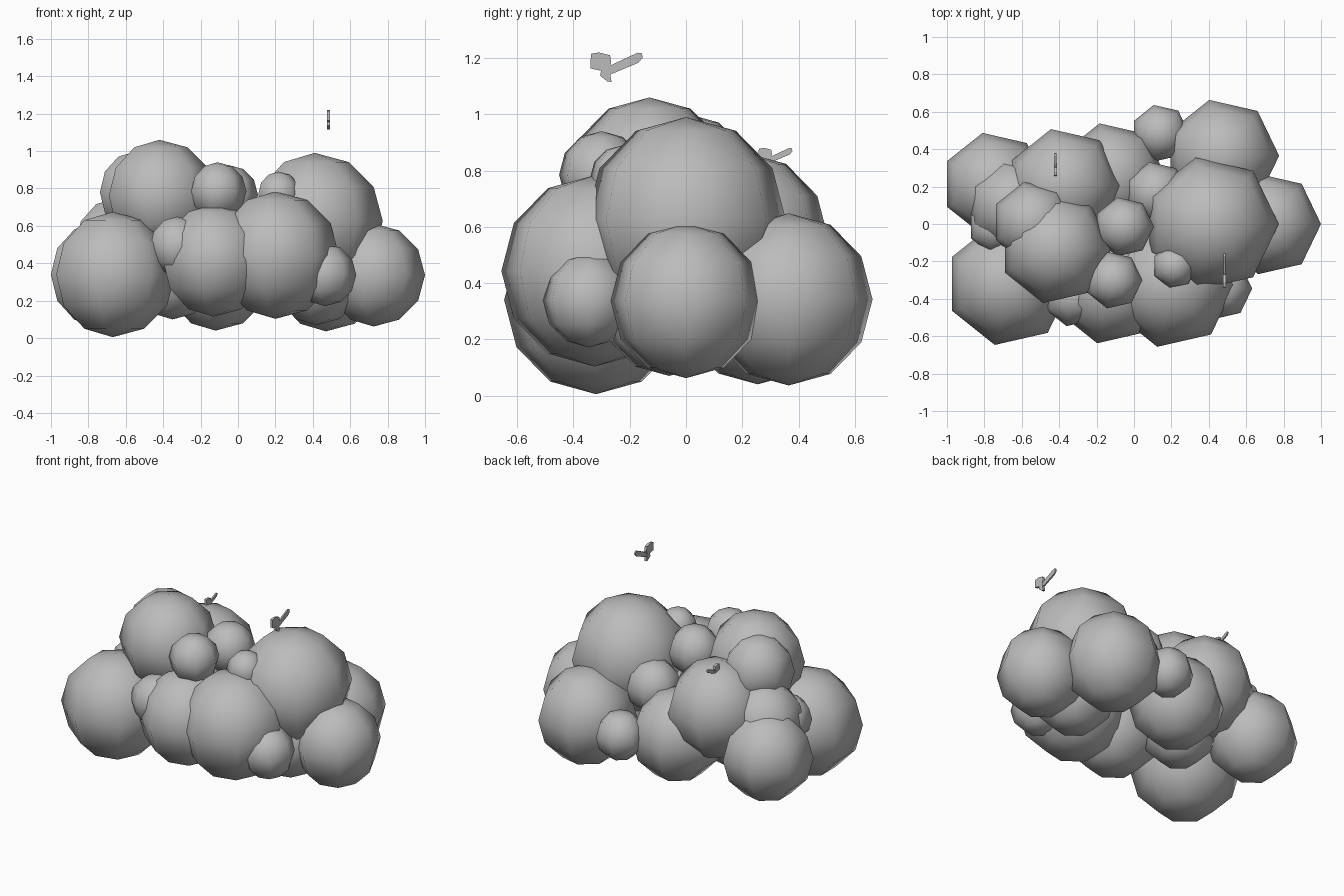
import bpy, bmesh, math

if "Cube" in bpy.data.objects:
    bpy.data.objects.remove(bpy.data.objects["Cube"])

grey = bpy.data.materials.new("cloud_grey")
grey.diffuse_color = (0.5, 0.5, 0.5, 1)
grey.use_nodes = True
grey.node_tree.nodes["Principled BSDF"].inputs["Base Color"].default_value = grey.diffuse_color


def finish(bm, name, smooth):
    bmesh.ops.recalc_face_normals(bm, faces=bm.faces)
    for f in bm.faces:
        f.smooth = smooth
    me = bpy.data.meshes.new(name)
    bm.to_mesh(me)
    bm.free()
    me.materials.append(grey)
    ob = bpy.data.objects.new(name, me)
    bpy.context.collection.objects.link(ob)
    return ob


def puff(name, x, y, z, r, seg=7, rings=6):
    """Low-poly ball: a half-circle profile spun around z, one corner facing +x."""
    bm = bmesh.new()
    prof = [bm.verts.new((r * math.sin(math.pi * i / rings), 0,
                          r * math.cos(math.pi * i / rings))) for i in range(rings + 1)]
    edges = [bm.edges.new(p) for p in zip(prof, prof[1:])]
    bmesh.ops.spin(bm, geom=prof + edges, cent=(0, 0, 0), axis=(0, 0, 1),
                   angle=2 * math.pi, steps=seg)
    bmesh.ops.remove_doubles(bm, verts=bm.verts, dist=1e-4)
    finish(bm, name, True).location = (x, y, z)


# Cloud puffs: x, y, z, radius
PUFFS = {
    "puff_front_left": (-.67, -.32, .34, .335),
    "puff_back_left": (-.748, .214, .34, .28),
    "puff_top_right": (.41, 0, .626, .364),
    "puff_right": (.725, 0, .337, .275),
    "puff_back_right": (.47, .365, .342, .306),
    "puff_back_small": (.14, .485, .34, .155),
    "puff_top_left": (-.42, -.13, .76, .30),
    "puff_upper_back": (-.375, .205, .555, .31),
    "puff_top_left_rear": (-.54, .01, .78, .22),
    "puff_left_mid": (-.645, .10, .50, .25),
    "puff_left_small": (-.74, -.015, .50, .145),
    "puff_front_mid": (-.13, -.345, .415, .30),
    "puff_front_right": (.20, -.325, .443, .34),
    "puff_front_small": (.465, -.345, .338, .167),
    "puff_crest_front": (-.11, -.30, .785, .155),
    "puff_crest_mid": (-.054, -.015, .765, .161),
    "puff_crest_right": (.217, -.225, .77, .12),
    "puff_front_gap": (-.325, -.39, .49, .16),
    "puff_back_mid": (-.12, .255, .33, .29),
    "puff_back_gap": (.12, .165, .55, .17),
    "puff_under_right": (.42, -.06, .32, .25),
    "puff_under_left": (-.35, 0, .33, .23),
}
for name, p in PUFFS.items():
    puff(name, *p)

# Little birds: flat wing and tail outlines in the y-z plane, given thickness
WING = [(-.048, .05), (-.02, .055), (.02, .045), (.024, .02), (.018, -.005),
        (.025, -.05), (.01, -.048), (-.015, -.028), (-.012, -.01), (-.05, -.002)]
TAIL = [(.005, -.03), (.02, -.024), (.12, .018), (.136, .036), (.133, .052),
        (.118, .054), (.015, .006)]


def plate(name, outline, loc, thick, scale=1):
    bm = bmesh.new()
    face = bm.faces.new([bm.verts.new((-thick / 2, y * scale, z * scale))
                         for y, z in outline])
    ext = bmesh.ops.extrude_face_region(bm, geom=[face])
    bmesh.ops.translate(bm, vec=(thick, 0, 0),
                        verts=[v for v in ext["geom"] if isinstance(v, bmesh.types.BMVert)])
    finish(bm, name, False).location = loc


for tag, loc, s in (("high", (.483, -.29, 1.165), 1), ("low", (-.42, .29, .845), .65)):
    plate("bird_wing_" + tag, WING, loc, .016, s)
    plate("bird_tail_" + tag, TAIL, loc, .010, s)
